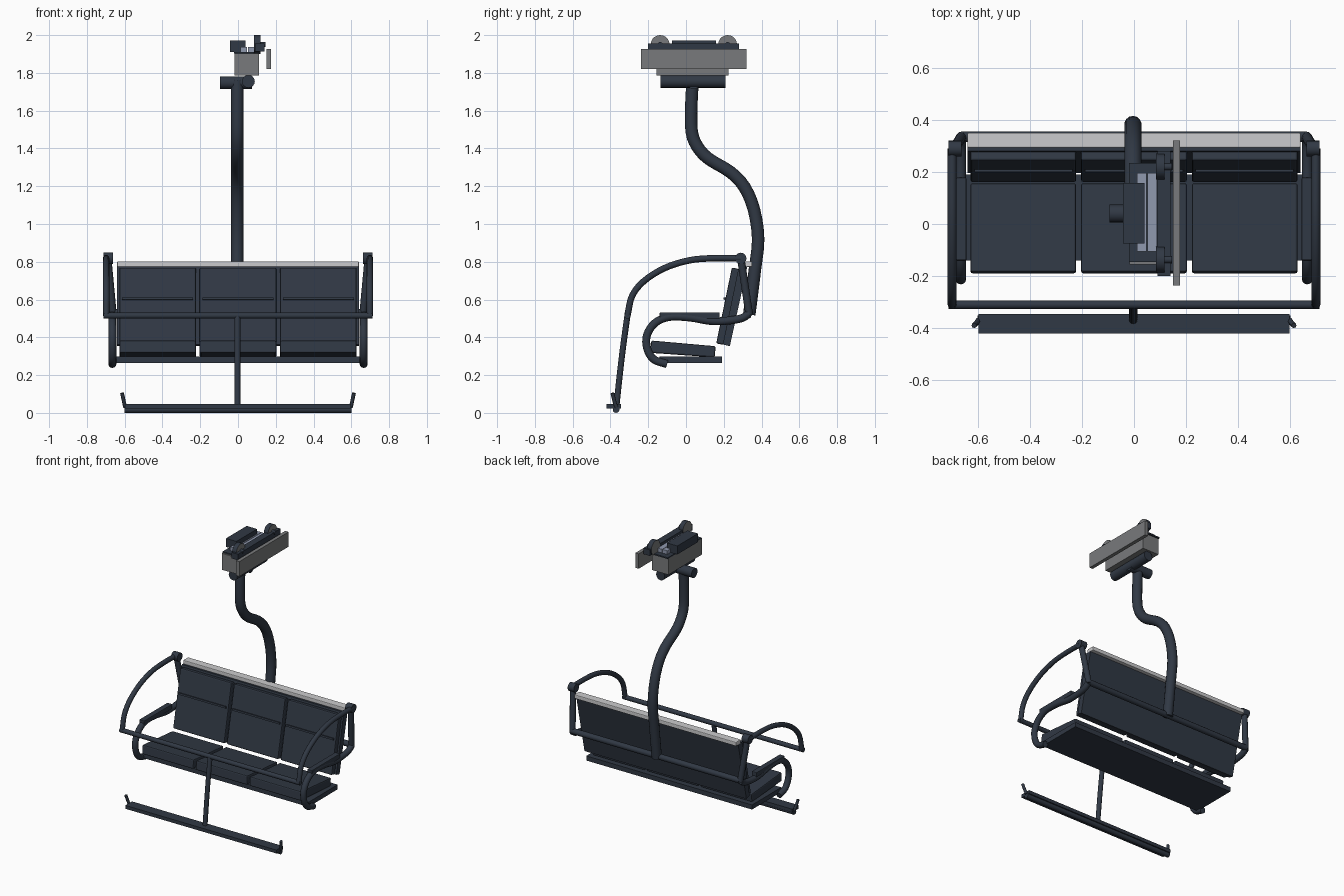
import bpy, bmesh, math
from mathutils import Vector

if "Cube" in bpy.data.objects:
    bpy.data.objects.remove(bpy.data.objects["Cube"])


def material(name, rgb):
    m = bpy.data.materials.new(name)
    m.diffuse_color = (*rgb, 1)
    m.use_nodes = True
    m.node_tree.nodes["Principled BSDF"].inputs["Base Color"].default_value = m.diffuse_color
    return m


DARK = material("dark_slate", (0.030, 0.040, 0.058))
GREY = material("steel_grey", (0.19, 0.195, 0.20))
LIGHT = material("light_grey", (0.60, 0.60, 0.61))
BLUE = material("blue_grey", (0.28, 0.32, 0.43))


def finish(name, bm, mats):
    me = bpy.data.meshes.new(name)
    bmesh.ops.recalc_face_normals(bm, faces=bm.faces)
    bm.to_mesh(me)
    bm.free()
    for m in mats:
        me.materials.append(m)
    ob = bpy.data.objects.new(name, me)
    bpy.context.collection.objects.link(ob)
    return ob


def prism(name, x0, x1, yz, mat=DARK, bevel=0.0):
    """Extrude a yz outline along x."""
    bm = bmesh.new()
    f = bm.faces.new([bm.verts.new((x0, y, z)) for y, z in yz])
    r = bmesh.ops.extrude_face_region(bm, geom=[f])
    bmesh.ops.translate(bm, vec=(x1 - x0, 0, 0),
                        verts=[v for v in r["geom"] if isinstance(v, bmesh.types.BMVert)])
    if bevel:
        bmesh.ops.bevel(bm, geom=bm.edges[:], offset=bevel, segments=2, affect='EDGES', profile=0.5)
    return finish(name, bm, [mat])


def box(name, x0, x1, y0, y1, z0, z1, mat=DARK, bevel=0.0):
    return prism(name, x0, x1, [(y0, z0), (y1, z0), (y1, z1), (y0, z1)], mat, bevel)


def smooth(ob, angle=50):
    bpy.ops.object.select_all(action='DESELECT')
    ob.select_set(True)
    bpy.context.view_layer.objects.active = ob
    bpy.ops.object.shade_smooth_by_angle(angle=math.radians(angle))


def spline(pts, n=4):
    """Catmull-Rom samples through the points."""
    p = [Vector(q) for q in pts]
    p = [2 * p[0] - p[1]] + p + [2 * p[-1] - p[-2]]
    out = []
    for i in range(1, len(p) - 2):
        a, b, c, d = p[i - 1:i + 3]
        for k in range(n):
            t = k / n
            out.append(0.5 * (2 * b + (c - a) * t + (2 * a - 5 * b + 4 * c - d) * t * t
                              + (3 * b - a - 3 * c + d) * t ** 3))
    return out + [p[-2]]


def tube(name, pts, r, mat=DARK, sides=12, cap=None):
    """Sweep a round section along a path; cap colours the end faces."""
    pts = [Vector(p) for p in pts]
    bm = bmesh.new()
    rings = []
    for i, p in enumerate(pts):
        t = (pts[min(i + 1, len(pts) - 1)] - pts[max(i - 1, 0)]).normalized()
        ref = Vector((1, 0, 0)) if abs(t.x) < 0.8 else Vector((0, 0, 1))
        u = t.cross(ref).normalized()
        w = t.cross(u)
        rings.append([bm.verts.new(p + r * (u * math.cos(a) + w * math.sin(a)))
                      for a in (2 * math.pi * k / sides for k in range(sides))])
    for a, b in zip(rings, rings[1:]):
        for k in range(sides):
            bm.faces.new((a[k], a[k - 1], b[k - 1], b[k]))
    for ring in (rings[0], rings[-1]):
        bm.faces.new(ring).material_index = 1 if cap else 0
    ob = finish(name, bm, [mat, cap] if cap else [mat])
    smooth(ob)
    return ob


# Hanger pole
pole = [(0.035, 1.76), (0.028, 1.62), (0.03, 1.49), (0.06, 1.41), (0.12, 1.345), (0.235, 1.275),
        (0.31, 1.195), (0.36, 1.075), (0.382, 0.92), (0.365, 0.76), (0.335, 0.52)]
tube("hanger_pole", spline([(-0.004, y, z) for y, z in pole], 3), 0.033, sides=14)

# Cable grip
tube("grip_cross_pin", [(-0.095, 0.04, 1.748), (0.075, 0.04, 1.748)], 0.034, sides=16)
tube("grip_long_barrel", [(0.055, -0.135, 1.755), (0.055, 0.21, 1.755)], 0.034, sides=16)
box("grip_housing", -0.018, 0.112, -0.155, 0.225, 1.785, 1.902, GREY)
box("grip_top_plate", -0.02, 0.095, -0.145, 0.235, 1.902, 1.911)
box("grip_side_block", -0.042, 0.040, -0.075, 0.158, 1.911, 1.972)
for i, x in enumerate((0.012, 0.052)):
    box(f"grip_jaw_{i + 1}", x, x + 0.036, -0.105, 0.195, 1.911, 1.937, BLUE)
box("roller_rail", 0.090, 0.140, -0.20, 0.28, 1.912, 1.955)
box("guide_plate", 0.150, 0.176, -0.237, 0.320, 1.82, 1.926, GREY)
for i, y in enumerate((-0.137, 0.220)):
    tube(f"roller_{i + 1}", [(0.085, y, 1.95), (0.118, y, 1.95)], 0.05, DARK, 20, GREY)
    tube(f"roller_axle_{i + 1}", [(0.09, y, 1.95), (0.145, y, 1.95)], 0.014, sides=10)

# Seat base, cushions and backrest pads
box("seat_base", -0.655, 0.655, -0.14, 0.19, 0.265, 0.298)
for i, x in enumerate((-0.425, 0.0, 0.425)):
    a, b = x - 0.203, x + 0.203
    prism(f"seat_cushion_{i + 1}", a, b,
          [(-0.190, 0.318), (0.152, 0.294), (0.157, 0.353), (-0.184, 0.383)], DARK, 0.008)
    prism(f"back_pad_{i + 1}", a, b,
          [(0.160, 0.368), (0.200, 0.360), (0.285, 0.760), (0.243, 0.770)], DARK, 0.008)
    prism(f"back_pad_seam_{i + 1}", a + 0.015, b - 0.015,
          [(0.198, 0.600), (0.215, 0.597), (0.217, 0.609), (0.200, 0.612)])
prism("back_board", -0.64, 0.64, [(0.195, 0.362), (0.232, 0.353), (0.325, 0.776), (0.280, 0.776)])
box("back_top_trim", -0.64, 0.64, 0.293, 0.35, 0.773, 0.802, LIGHT, 0.005)
tube("back_rail", [(-0.665, 0.335, 0.53), (0.665, 0.335, 0.53)], 0.02)

# Side frames, armrests and swing-bar arms, mirrored in x
arm = [(0.335, 0.525), (0.28, 0.497), (0.15, 0.485), (0.02, 0.505), (-0.09, 0.508), (-0.165, 0.475),
       (-0.207, 0.41), (-0.205, 0.34), (-0.17, 0.283), (-0.10, 0.258)]
swing = [(0.29, 0.818), (0.15, 0.819), (0.02, 0.808), (-0.11, 0.768), (-0.22, 0.70),
         (-0.285, 0.62), (-0.31, 0.515)]
for side, s in (("left", -1), ("right", 1)):
    tube(f"arm_frame_{side}", spline([(s * 0.665, y, z) for y, z in arm]), 0.021)
    x0, x1 = sorted((s * 0.643, s * 0.683))
    box(f"armrest_pad_{side}", x0, x1, -0.14, 0.178, 0.498, 0.532, DARK, 0.005)
    tube(f"back_post_{side}", [(s * 0.690, 0.29, 0.82), (s * 0.662, 0.335, 0.52)], 0.02)
    tube(f"pivot_hub_{side}", [(s * 0.663, 0.29, 0.818), (s * 0.712, 0.29, 0.818)], 0.03, sides=16)
    tube(f"swing_arm_{side}", spline([(s * 0.698, y, z) for y, z in swing]), 0.017)
    tube(f"footrest_end_{side}", [(s * 0.598, -0.368, 0.03), (s * 0.602, -0.376, 0.05),
                                  (s * 0.614, -0.390, 0.105)], 0.01, sides=8)

# Front bar, drop strut and footrest
tube("front_bar", [(-0.712, -0.31, 0.515), (0.712, -0.31, 0.515)], 0.016)
tube("footrest_strut", spline([(-0.003, y, z) for y, z in
                               [(-0.31, 0.515), (-0.333, 0.35), (-0.352, 0.19), (-0.37, 0.02)]]), 0.016)
tube("footrest_tube", [(-0.6, -0.37, 0.018), (0.6, -0.37, 0.018)], 0.018)
box("footrest_plate", -0.597, 0.597, -0.42, -0.345, 0.024, 0.048)
